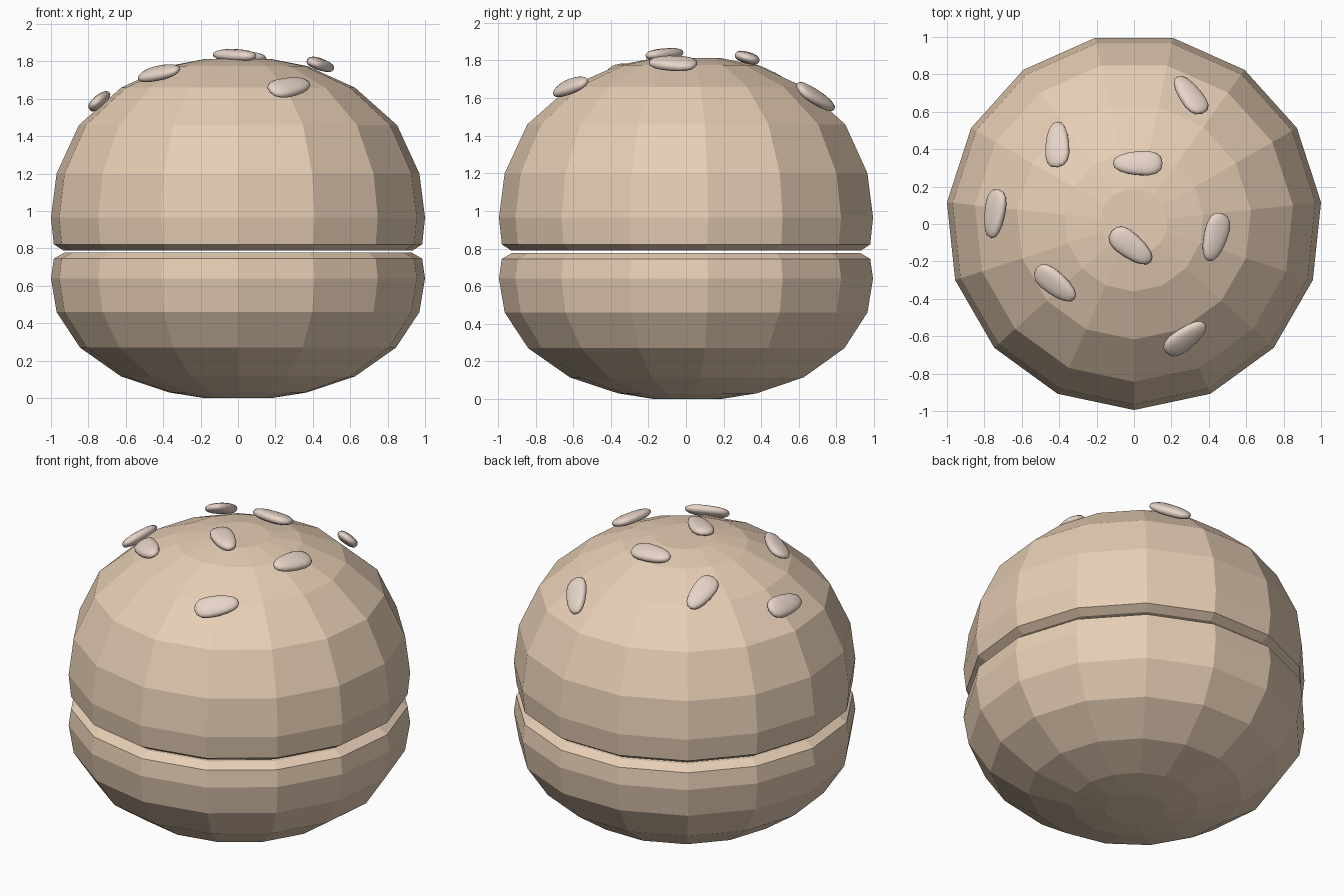
import bpy, bmesh, math
from mathutils import Vector, Matrix

if "Cube" in bpy.data.objects:
    bpy.data.objects.remove(bpy.data.objects["Cube"])

SIDES = 15
K = 1.0055      # corner radius of the 15-gon relative to its half width
OFF_Y = 0.011   # centres the odd-sided polygon in y


def material(name, col):
    m = bpy.data.materials.new(name)
    m.diffuse_color = (*col, 1)
    m.use_nodes = True
    m.node_tree.nodes["Principled BSDF"].inputs["Base Color"].default_value = m.diffuse_color
    return m


bun_mat = material("bun_crust", (0.80, 0.62, 0.46))
seed_mat = material("seed_cream", (0.80, 0.66, 0.58))


def finish(bm, name, mat):
    bmesh.ops.recalc_face_normals(bm, faces=bm.faces)
    me = bpy.data.meshes.new(name)
    bm.to_mesh(me)
    bm.free()
    me.materials.append(mat)
    ob = bpy.data.objects.new(name, me)
    bpy.context.collection.objects.link(ob)
    return ob


def lathe(name, profile, mat):
    """Faceted closed body from (radius, z) rings, with a corner facing front."""
    bm = bmesh.new()
    rings = []
    for r, z in profile:
        ring = []
        for i in range(SIDES):
            a = -math.pi / 2 + 2 * math.pi * i / SIDES
            ring.append(bm.verts.new((r * K * math.cos(a), r * K * math.sin(a) + OFF_Y, z)))
        rings.append(ring)
    for lo, hi in zip(rings, rings[1:]):
        for i in range(SIDES):
            j = (i + 1) % SIDES
            bm.faces.new((lo[i], lo[j], hi[j], hi[i]))
    bm.faces.new(rings[0])
    bm.faces.new(rings[-1])
    return finish(bm, name, mat)


# Buns
lathe("bottom_bun", [(0.18, 0.0), (0.37, 0.03), (0.625, 0.115), (0.845, 0.27),
                     (0.97, 0.46), (1.0, 0.64), (0.985, 0.745), (0.93, 0.777)], bun_mat)
lathe("top_bun", [(0.935, 0.79), (0.985, 0.822), (1.0, 0.965), (0.97, 1.20),
                  (0.85, 1.46), (0.625, 1.66), (0.37, 1.775), (0.18, 1.812)], bun_mat)


def seed(name, x, y, z, heading):
    """Flattened, slightly tapered grain lying on the dome; heading = blunt end."""
    bm = bmesh.new()
    bmesh.ops.create_uvsphere(bm, u_segments=16, v_segments=10, radius=1)
    for v in bm.verts:
        p = v.co
        q = [math.copysign(abs(c) ** 0.82, c) for c in p]
        v.co = (q[0] * 0.133, q[1] * 0.066 * (1 + 0.2 * q[0]), q[2] * 0.031)
    n = Vector((x * 0.83, y * 0.83, math.sqrt(1 - x * x - y * y))).normalized()
    a = math.radians(heading)
    d = Vector((math.cos(a), math.sin(a), 0))
    d.z = -(n.x * d.x + n.y * d.y) / n.z      # tangent direction seen from above
    d.normalize()
    rot = Matrix((d, n.cross(d), n)).transposed().to_4x4()
    bmesh.ops.transform(bm, matrix=Matrix.Translation((x, y, z)) @ rot, verts=bm.verts)
    ob = finish(bm, name, seed_mat)
    for f in ob.data.polygons:
        f.use_smooth = True


# Sesame seeds: x, y, z, heading
SEEDS = [(0.30, 0.69, 1.605, -55), (-0.41, 0.425, 1.715, -90), (0.02, 0.325, 1.815, 0),
         (-0.745, 0.055, 1.585, 82), (-0.015, -0.12, 1.833, 142), (0.435, -0.07, 1.785, 74),
         (-0.42, -0.32, 1.738, 142), (0.275, -0.61, 1.663, 217)]
for i, s in enumerate(SEEDS):
    seed(f"seed_{i + 1}", *s)
